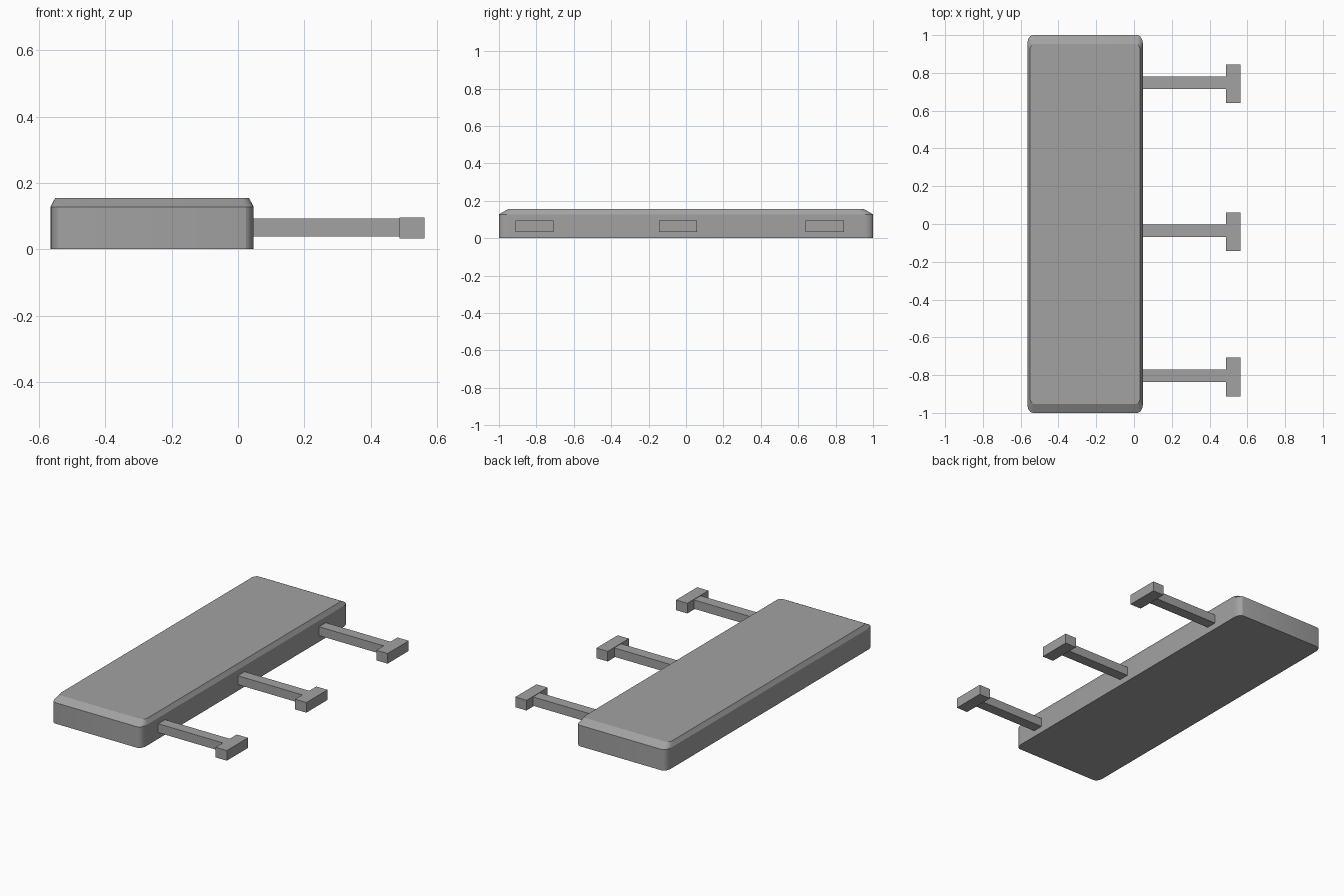
import bpy
import bmesh
from math import cos, sin, pi

if "Cube" in bpy.data.objects:
    bpy.data.objects.remove(bpy.data.objects["Cube"], do_unlink=True)

grey = bpy.data.materials.new("plain grey")
grey.use_nodes = True
COLOUR = (0.36, 0.36, 0.36, 1)
grey.diffuse_color = COLOUR
grey.node_tree.nodes["Principled BSDF"].inputs["Base Color"].default_value = COLOUR


def add_object(name, bm):
    bmesh.ops.recalc_face_normals(bm, faces=bm.faces)
    mesh = bpy.data.meshes.new(name)
    bm.to_mesh(mesh)
    bm.free()
    mesh.materials.append(grey)
    obj = bpy.data.objects.new(name, mesh)
    bpy.context.collection.objects.link(obj)
    return obj


def box(name, low, high):
    bm = bmesh.new()
    bmesh.ops.create_cube(bm, size=1)
    for v in bm.verts:
        v.co = [(a + b) / 2 + c * (b - a) for a, b, c in zip(low, high, v.co)]
    return add_object(name, bm)


def rounded_ring(bm, half_x, half_y, rx, ry, z, steps=6):
    """Rectangle outline with elliptical corners, centred on the slab."""
    ring = []
    for quarter, (sx, sy) in enumerate([(1, 1), (-1, 1), (-1, -1), (1, -1)]):
        for i in range(steps + 1):
            a = (quarter + i / steps) * pi / 2
            ring.append(bm.verts.new((-0.259 + sx * (half_x - rx) + rx * cos(a),
                                      sy * (half_y - ry) + ry * sin(a), z)))
    return ring


# Slab with rounded corners and a sloped top rim
bm = bmesh.new()
rings = [rounded_ring(bm, 0.306, 1.0, 0.03, 0.048, 0),
         rounded_ring(bm, 0.306, 1.0, 0.03, 0.048, 0.128),
         rounded_ring(bm, 0.292, 0.952, 0.022, 0.036, 0.155)]
for lower, upper in zip(rings, rings[1:]):
    for i in range(len(lower)):
        j = (i + 1) % len(lower)
        bm.faces.new((lower[i], lower[j], upper[j], upper[i]))
bm.faces.new(rings[0])
bm.faces.new(rings[-1])
slab = add_object("slab", bm)
bpy.context.view_layer.objects.active = slab
slab.select_set(True)
bpy.ops.object.shade_smooth_by_angle(angle=pi / 9)

# Three side arms, each ending in a crossbar
for label, y in (("front", -0.81), ("middle", -0.042), ("back", 0.742)):
    box(label + "_arm", (0.03, y - 0.027, 0.038), (0.488, y + 0.039, 0.092))
    box(label + "_crossbar", (0.487, y - 0.102, 0.033), (0.563, y + 0.102, 0.095))
